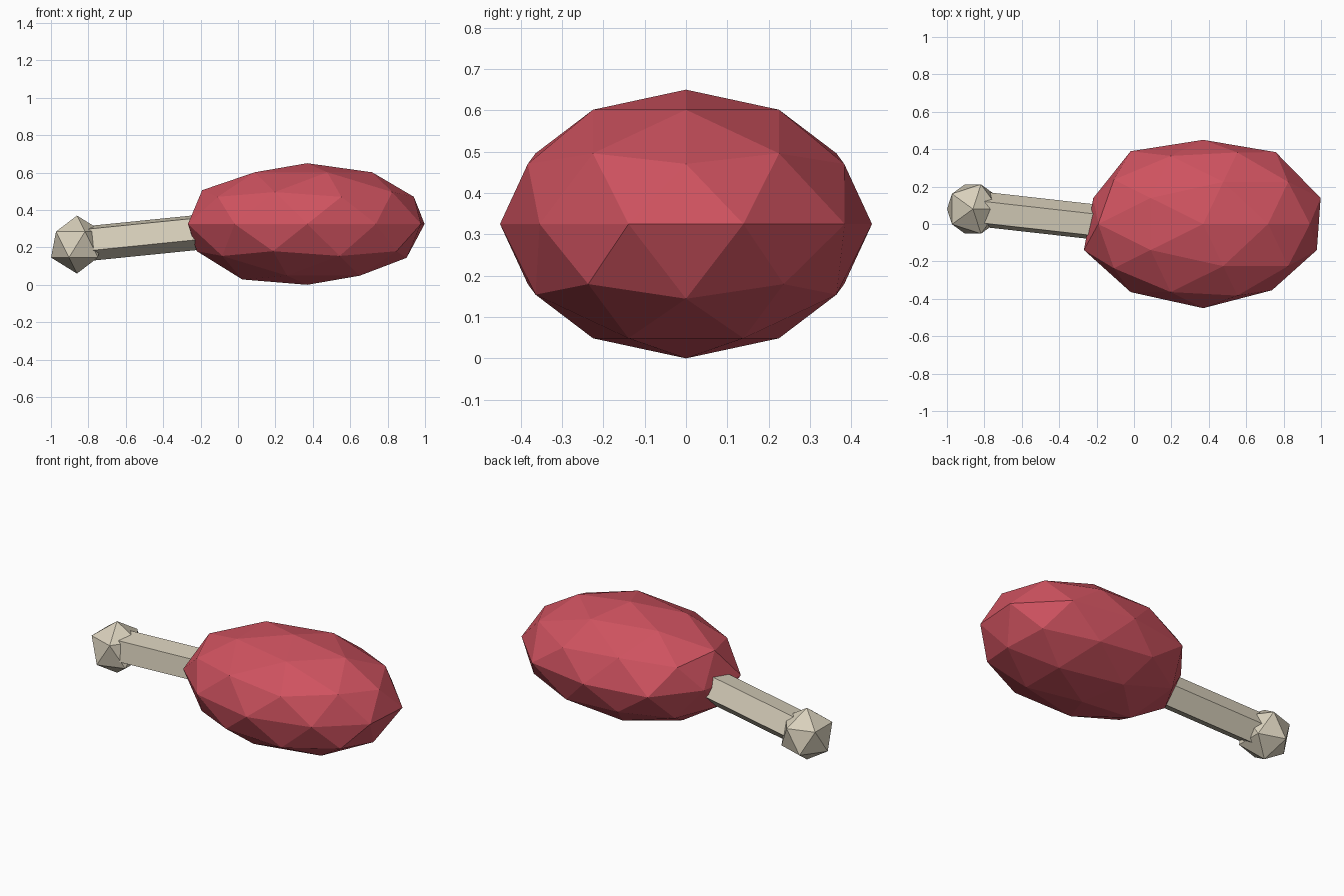
import bpy, bmesh, math
from mathutils import Vector, Matrix

cube = bpy.data.objects.get("Cube")
if cube:
    bpy.data.objects.remove(cube, do_unlink=True)


def material(name, rgb):
    mat = bpy.data.materials.new(name)
    mat.use_nodes = True
    mat.diffuse_color = (*rgb, 1)
    node = next(n for n in mat.node_tree.nodes if n.type == 'BSDF_PRINCIPLED')
    node.inputs["Base Color"].default_value = (*rgb, 1)
    return mat


def add_part(name, bm, mat):
    bmesh.ops.recalc_face_normals(bm, faces=bm.faces)
    mesh = bpy.data.meshes.new(name)
    bm.to_mesh(mesh)
    bm.free()
    mesh.materials.append(mat)
    obj = bpy.data.objects.new(name, mesh)
    bpy.context.collection.objects.link(obj)
    return obj


def faceted_ball(center, size, level):
    bm = bmesh.new()
    bmesh.ops.create_icosphere(bm, subdivisions=level, radius=1)
    bmesh.ops.transform(bm, verts=bm.verts,
                        matrix=Matrix.Translation(center) @ Matrix.Diagonal((*size, 1)))
    return bm


red = material("meat red", (0.62, 0.085, 0.115))
cream = material("bone cream", (0.69, 0.63, 0.50))

# Meat: a stretched faceted ball with a few corners nudged to look hand cut
meat = faceted_ball((0.37, 0, 0.325), (0.66, 0.45, 0.325), 2)
nudges = [  # corner, offset
    ((1.0, -0.14, 0.32), (-0.02, 0, 0)),
    ((-0.26, 0.14, 0.32), (0.04, 0, 0)),
    ((-0.26, -0.14, 0.32), (-0.01, 0, 0)),
    ((-0.02, 0.36, 0.32), (0, 0.025, 0)),
    ((0.76, 0.36, 0.32), (0, 0.02, 0)),
    ((0.76, -0.36, 0.32), (-0.02, 0.01, 0)),
    ((0.93, 0, 0.15), (-0.03, 0, -0.01)),
    ((0.96, 0, 0.47), (-0.02, 0, 0)),
    ((-0.19, 0, 0.5), (0, 0, 0.01)),
    ((0.02, 0, 0.04), (0, 0, -0.02)),
]
for corner, offset in nudges:
    vert = min(meat.verts, key=lambda v: (v.co - Vector(corner)).length)
    vert.co += Vector(offset)
add_part("meat", meat, red)

# Bone shaft: five-sided bar, cross-section upright, running into the meat
start, end = Vector((-0.86, 0.08, 0.22)), Vector((0.1, -0.028, 0.317))
shaft = bmesh.new()
rings = []
for center in (start, end):
    angles = [math.radians(62 + 72 * i) for i in range(5)]
    rings.append([shaft.verts.new(center + Vector((0, math.cos(a), math.sin(a))) * 0.1)
                  for a in angles])
for i in range(5):
    j = (i + 1) % 5
    shaft.faces.new((rings[0][i], rings[0][j], rings[1][j], rings[1][i]))
for ring in rings:
    shaft.faces.new(ring)
add_part("bone_shaft", shaft, cream)

# Bone knob
add_part("bone_knob", faceted_ball((-0.861, 0.08, 0.215), (0.155, 0.155, 0.155), 1), cream)
